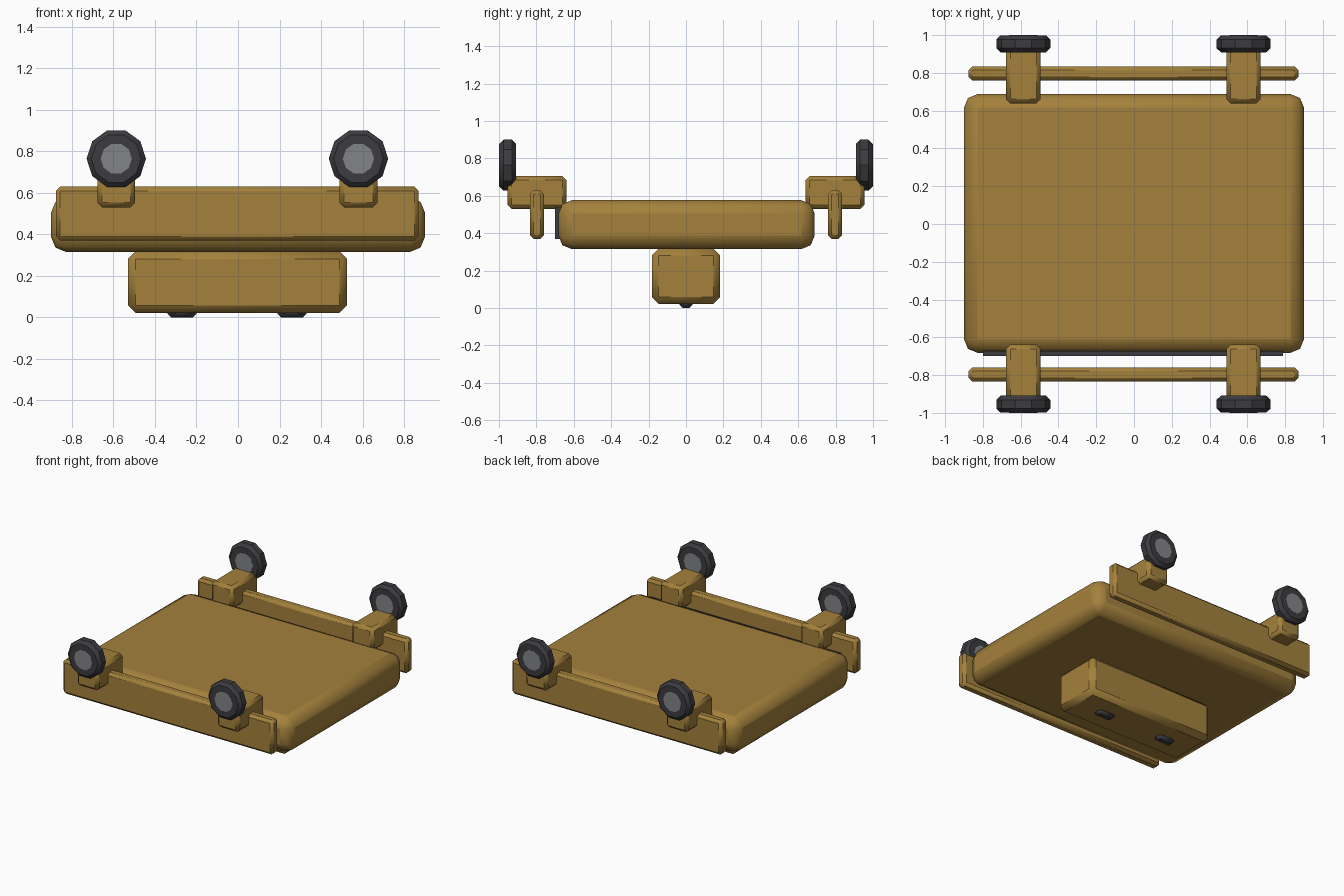
import bpy, math

if "Cube" in bpy.data.objects:
    bpy.data.objects.remove(bpy.data.objects["Cube"])


def material(name, color):
    m = bpy.data.materials.new(name)
    m.diffuse_color = (*color, 1)
    m.use_nodes = True
    m.node_tree.nodes["Principled BSDF"].inputs["Base Color"].default_value = m.diffuse_color
    return m


BRONZE = material("bronze", (0.37, 0.22, 0.045))
RUBBER = material("rubber", (0.045, 0.045, 0.052))
STEEL = material("steel", (0.22, 0.23, 0.24))


def finish(ob, name, mat, bevel=0, segments=1, angle=50):
    ob.name = name
    ob.data.materials.append(mat)
    if bevel:
        b = ob.modifiers.new("Bevel", 'BEVEL')
        b.width = bevel
        b.segments = segments
        b.limit_method = 'ANGLE'
        b.angle_limit = math.radians(50)
    bpy.ops.object.shade_smooth_by_angle(angle=math.radians(angle))
    return ob


def box(name, x, y, z, mat, bevel=0, segments=1):
    c = [(a + b) / 2 for a, b in (x, y, z)]
    bpy.ops.mesh.primitive_cube_add(size=1, location=c)
    ob = bpy.context.object
    ob.scale = [b - a for a, b in (x, y, z)]
    bpy.ops.object.transform_apply(location=False, rotation=False, scale=True)
    return finish(ob, name, mat, bevel, segments)


def disc(name, loc, radius, depth, mat, bevel=0):
    bpy.ops.mesh.primitive_cylinder_add(vertices=10, radius=radius, depth=depth, location=loc)
    ob = bpy.context.object
    # Turn the axis to y, with a flat side on top
    ob.rotation_euler = (math.pi / 2, math.radians(18), 0)
    ob.rotation_euler = (math.pi / 2, 0, 0)
    for v in ob.data.vertices:
        x, y = v.co.x, v.co.y
        v.co.x, v.co.y = y, -x
    return finish(ob, name, mat, bevel, angle=30)


# Main slab with thin dark panel on the front edge
box("body_slab", (-0.9, 0.9), (-0.682, 0.688), (0.315, 0.577), BRONZE, 0.072, 2)
box("front_panel", (-0.8, 0.79), (-0.7, -0.672), (0.37, 0.54), RUBBER)

# Lower block with two small pads
box("lower_block", (-0.53, 0.525), (-0.183, 0.183), (0.022, 0.318), BRONZE, 0.036)
for x in (-0.27, 0.26):
    box("bottom_pad", (x - 0.07, x + 0.07), (-0.036, 0.036), (0, 0.04), RUBBER, 0.018)

# Side rails, arms and wheels
for s, side in ((-1, "front"), (1, "back")):
    yr = 0.797 * s
    box(side + "_rail", (-0.876, 0.87), (yr - 0.038, yr + 0.038), (0.37, 0.629), BRONZE, 0.02)
    for x in (-0.586, 0.58):
        ya = 0.797 * s
        box(side + "_arm", (x - 0.091, x + 0.091), (ya - 0.158, ya + 0.158),
            (0.53, 0.706), BRONZE, 0.022)
        disc(side + "_wheel", (x, 0.954 * s, 0.764), 0.143, 0.09, RUBBER, 0.022)
        disc(side + "_hub", (x, 0.954 * s, 0.764), 0.075, 0.092, STEEL)
